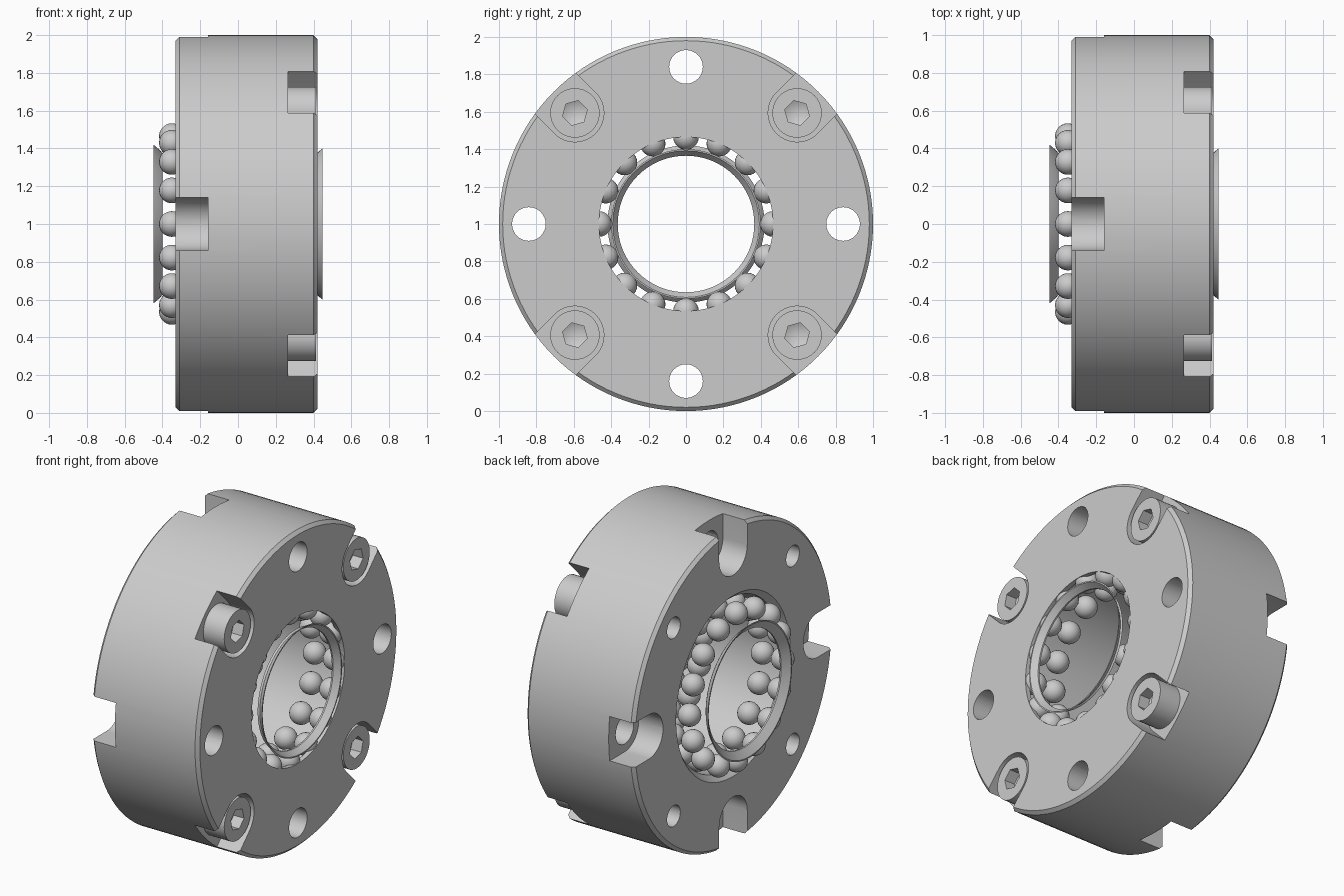
import bpy, bmesh, math
from math import pi, cos, sin
from mathutils import Vector

cube = bpy.data.objects.get("Cube")
if cube:
    bpy.data.objects.remove(cube)

GREY = (0.6, 0.6, 0.6, 1)
steel = bpy.data.materials.new("plain_steel_grey")
steel.use_nodes = True
steel.diffuse_color = GREY
steel.node_tree.nodes["Principled BSDF"].inputs["Base Color"].default_value = GREY


def finish(bm, name):
    """Turn a bmesh into a linked object raised to the hub centre height."""
    bmesh.ops.recalc_face_normals(bm, faces=bm.faces[:])
    mesh = bpy.data.meshes.new(name)
    bm.to_mesh(mesh)
    bm.free()
    mesh.materials.append(steel)
    obj = bpy.data.objects.new(name, mesh)
    obj.location.z = 1
    bpy.context.collection.objects.link(obj)
    return obj


def smooth(obj):
    bpy.ops.object.select_all(action='DESELECT')
    obj.select_set(True)
    bpy.context.view_layer.objects.active = obj
    bpy.ops.object.shade_smooth_by_angle(angle=math.radians(30))


def place(x, u, v, angle, radius):
    """Point on the hub: u is radial, v tangential, around a given angle."""
    r = radius + u
    return Vector((x, r * cos(angle) - v * sin(angle), r * sin(angle) + v * cos(angle)))


def lathe(bm, profile, angle=0, radius=0, steps=96):
    """Revolve a closed (x, r) profile about an axis parallel to x."""
    rings = []
    for i in range(steps):
        t = 2 * pi * i / steps
        rings.append([bm.verts.new(place(x, r * cos(t), r * sin(t), angle, radius))
                      for x, r in profile])
    n = len(profile)
    for i in range(steps):
        a, b = rings[i], rings[(i + 1) % steps]
        for j in range(n):
            k = (j + 1) % n
            bm.faces.new((a[j], b[j], b[k], a[k]))


def prism(bm, outline, x0, x1, angle, radius):
    """Extrude a (u, v) outline along x."""
    lo = [bm.verts.new(place(x0, u, v, angle, radius)) for u, v in outline]
    hi = [bm.verts.new(place(x1, u, v, angle, radius)) for u, v in outline]
    bm.faces.new(lo)
    bm.faces.new(hi[::-1])
    n = len(outline)
    for i in range(n):
        j = (i + 1) % n
        bm.faces.new((lo[i], hi[i], hi[j], lo[j]))


def circle(r, n=32):
    return [(r * cos(2 * pi * i / n), r * sin(2 * pi * i / n)) for i in range(n)]


def u_shape(r, n=20):
    arc = [(r * cos(t), r * sin(t)) for t in
           (pi / 2 + pi * i / n for i in range(n + 1))]
    return arc + [(0.4, -r), (0.4, r)]


def cut(obj, cutter):
    """Apply a boolean difference and remove the cutter."""
    cutter.hide_render = True
    mod = obj.modifiers.new("cut", 'BOOLEAN')
    mod.operation, mod.solver, mod.object = 'DIFFERENCE', 'EXACT', cutter
    graph = bpy.context.evaluated_depsgraph_get()
    mesh = bpy.data.meshes.new_from_object(obj.evaluated_get(graph))
    obj.modifiers.clear()
    obj.data = mesh
    bpy.data.objects.remove(cutter)


BACK, FRONT = -0.33, 0.42
PITCH = 0.84
straight = [i * pi / 2 for i in range(4)]
diagonal = [a + pi / 4 for a in straight]

# Housing ring with chamfers, wide bore and a retaining lip
bm = bmesh.new()
lathe(bm, [(BACK, 0.57), (BACK, 0.98), (BACK + 0.02, 1), (FRONT - 0.02, 1),
           (FRONT, 0.98), (FRONT, 0.465), (FRONT - 0.03, 0.465),
           (FRONT - 0.03, 0.535), (BACK + 0.04, 0.535)], steps=128)
housing = finish(bm, "housing")

# U-shaped pockets open to the rim
bm = bmesh.new()
for a in straight:
    prism(bm, u_shape(0.14), BACK - 0.1, -0.16, a, PITCH)
for a in diagonal:
    prism(bm, u_shape(0.155), 0.265, FRONT + 0.1, a, PITCH)
cut(housing, finish(bm, "pocket_cutter"))

# Through holes
bm = bmesh.new()
for a in straight:
    prism(bm, circle(0.09), -0.6, 0.6, a, PITCH)
for a in diagonal:
    prism(bm, circle(0.066), -0.6, 0.6, a, PITCH)
cut(housing, finish(bm, "hole_cutter"))
smooth(housing)

# Socket head screws
for n, a in enumerate(diagonal):
    bm = bmesh.new()
    prism(bm, circle(0.062), -0.2, 0.28, a, PITCH)
    shank = finish(bm, f"screw_shank_{n + 1}")
    smooth(shank)
    bm = bmesh.new()
    prism(bm, circle(0.132, 40), 0.266, 0.412, a, PITCH)
    rim = [e for e in bm.edges if all(v.co.x > 0.4 for v in e.verts)]
    bmesh.ops.bevel(bm, geom=rim, offset=0.018, segments=2, affect='EDGES', profile=0.5)
    head = finish(bm, f"screw_head_{n + 1}")
    bm = bmesh.new()
    prism(bm, circle(0.068, 6), 0.34, 0.5, a, PITCH)
    floor = min(bm.faces, key=lambda f: f.calc_center_median().x)
    tip = bmesh.ops.poke(bm, faces=[floor])["verts"][0]
    tip.co.x -= 0.035
    cut(head, finish(bm, "socket_cutter"))
    smooth(head)

# Flared retainer rings at both ends
for name, side, rim in (("back_retainer", -1, 0.42), ("front_retainer", 1, 0.40)):
    bm = bmesh.new()
    lathe(bm, [(side * 0.447, rim), (side * 0.412, rim - 0.03), (side * 0.40, 0.375),
               (side * 0.40, 0.365), (side * 0.41, 0.365), (side * 0.447, rim - 0.008)])
    smooth(finish(bm, name))

# Bearing balls in rows
for row, x in enumerate((-0.35, -0.21, 0.21, 0.35)):
    bm = bmesh.new()
    for i in range(16):
        made = bmesh.ops.create_uvsphere(bm, u_segments=24, v_segments=14, radius=0.068)
        bmesh.ops.translate(bm, verts=made["verts"],
                            vec=place(x, 0, 0, i * pi / 8, 0.465))
    smooth(finish(bm, f"ball_row_{row + 1}"))
